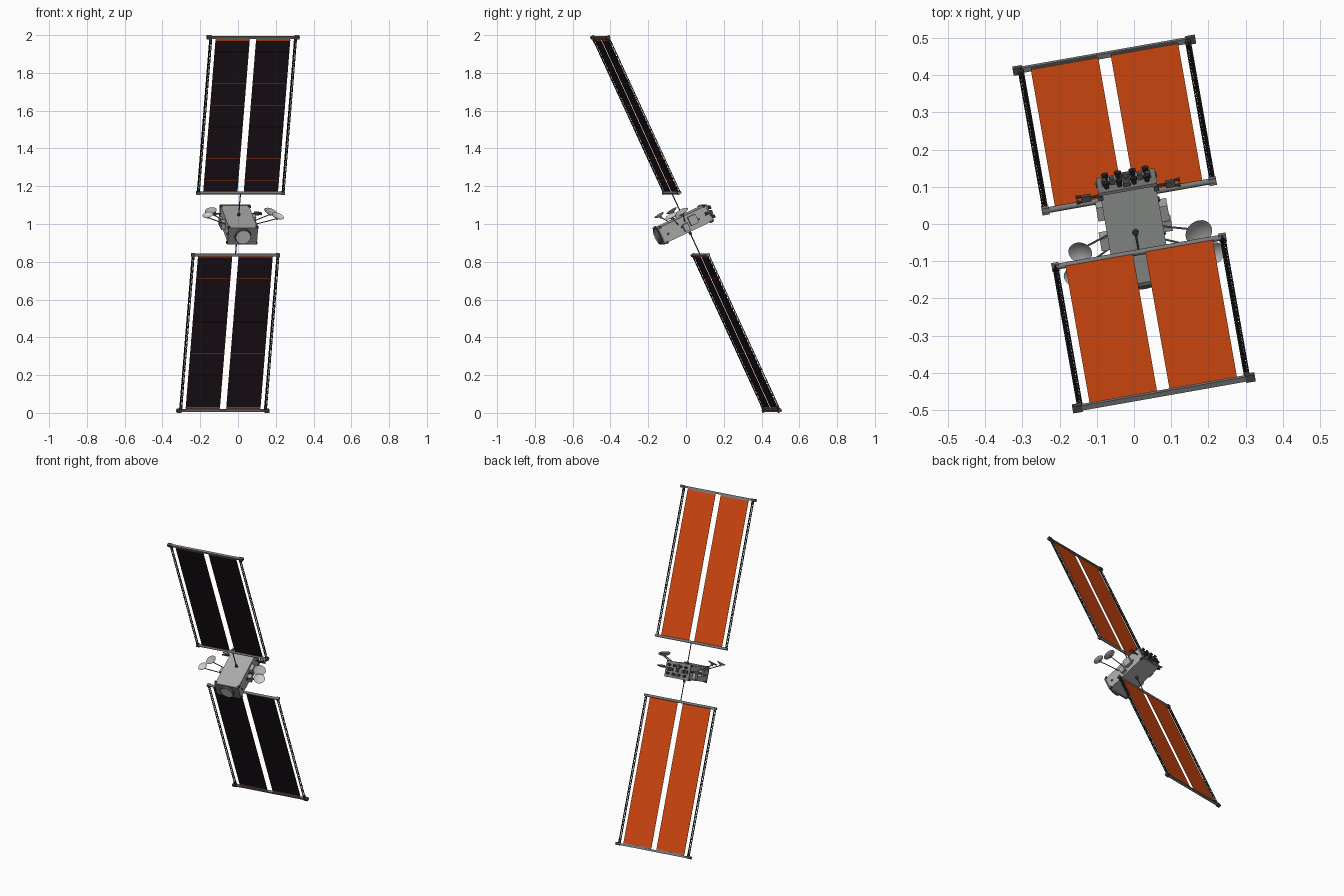
import bpy, bmesh, math
from mathutils import Matrix, Vector

if "Cube" in bpy.data.objects:
    bpy.data.objects.remove(bpy.data.objects["Cube"])

# Local frame: X across wings, Y along the body (rear +), Z along the wings; then tilted into place
POSE = (Matrix.Translation((0, 0, 1)) @ Matrix.Rotation(math.radians(10), 4, 'Z')
        @ Matrix.Rotation(math.radians(25), 4, 'X'))


def material(name, r, g, b):
    m = bpy.data.materials.new(name)
    m.diffuse_color = (r, g, b, 1)
    m.use_nodes = True
    m.node_tree.nodes["Principled BSDF"].inputs["Base Color"].default_value = m.diffuse_color
    return m


ORANGE = material("orange_blanket", .62, .062, .005)
CELL = material("dark_cells", .014, .008, .013)
GREY = material("body_grey", .40, .41, .40)
MID = material("mid_grey", .20, .20, .20)
DARK = material("dark_grey", .07, .07, .07)
BLACK = material("black", .02, .02, .02)
LIGHT = material("light_grey", .60, .61, .60)


def box(bm, c, s):
    m = Matrix.Translation(c) @ Matrix.Diagonal((*s, 1))
    return bmesh.ops.create_cube(bm, size=1, matrix=m)['verts']


def rod(bm, a, b, r, r2=None, n=8):
    a, b = Vector(a), Vector(b)
    d = b - a
    m = Matrix.Translation((a + b) / 2) @ d.to_track_quat('Z', 'Y').to_matrix().to_4x4()
    bmesh.ops.create_cone(bm, cap_ends=True, segments=n, radius1=r,
                          radius2=r if r2 is None else r2, depth=d.length, matrix=m)


def dish(bm, c, normal, r, depth, n=24, rings=5):
    # shallow double-sided bowl
    m = Matrix.Translation(c) @ Vector(normal).to_track_quat('Z', 'Y').to_matrix().to_4x4()
    for thick in (0, .002):
        prev = None
        for i in range(1, rings + 1):
            t = i / rings
            ring = [bm.verts.new(m @ Vector((r * t * math.cos(2 * math.pi * k / n),
                                             r * t * math.sin(2 * math.pi * k / n),
                                             depth * t * t - thick * (1 - t ** 4)))) for k in range(n)]
            if prev is None:
                f = [bm.faces.new(ring)]
            else:
                f = [bm.faces.new((prev[k], ring[k], ring[(k + 1) % n], prev[(k + 1) % n])[::-1])
                     for k in range(n)]
                f = [q for q in f]
                for q in f:
                    q.normal_flip()
            for q in f:
                q.normal_update()
                up = q.normal.dot(m.to_3x3() @ Vector((0, 0, 1))) > 0
                if up != (thick == 0):
                    q.normal_flip()
            prev = ring


def part(name, mat, build, smooth=False):
    bm = bmesh.new()
    build(bm)
    bm.transform(POSE)
    me = bpy.data.meshes.new(name)
    bm.to_mesh(me)
    bm.free()
    me.materials.append(mat)
    ob = bpy.data.objects.new(name, me)
    bpy.context.collection.objects.link(ob)
    if smooth:
        bpy.context.view_layer.objects.active = ob
        ob.select_set(True)
        bpy.ops.object.shade_smooth_by_angle(angle=math.radians(35))
        ob.select_set(False)


# ---- solar wings ----
Z0, Z1 = .182, 1.09
B0, B1 = .186, 1.078
ROWS = 14


def mast(bm, x, s):
    # triangular lattice mast
    prof = [Vector((.007 * math.cos(a), .007 * math.sin(a), 0))
            for a in (math.pi / 2, math.pi * 7 / 6, math.pi * 11 / 6)]
    n = 36
    for i in range(3):
        a, b = prof[i], prof[(i + 1) % 3]
        o = Vector((x, 0, 0))
        rod(bm, o + a + Vector((0, 0, s * Z0)), o + a + Vector((0, 0, s * Z1)), .002, n=5)
        for k in range(n):
            za, zb = (Z0 + (Z1 - Z0) * (k + j) / n for j in (0, 1))
            rod(bm, o + a + Vector((0, 0, s * za)), o + b + Vector((0, 0, s * zb)), .0013, n=4)
            rod(bm, o + a + Vector((0, 0, s * za)), o + b + Vector((0, 0, s * za)), .0013, n=4)


for side, s in (("upper", 1), ("lower", -1)):
    def blankets(bm):
        for q in (-1, 1):
            box(bm, (q * .109, 0, s * (B0 + B1) / 2), (.184, .002, B1 - B0))

    def cells(bm):
        h = (B1 - B0 - .016) / ROWS
        for q in (-1, 1):
            for k in range(ROWS):
                box(bm, (q * .109, -.0016, s * (B0 + .008 + (k + .5) * h)), (.181, .0012, h - .0012))

    def inner_bar(bm):
        rod(bm, (-.235, 0, s * Z0), (.235, 0, s * Z0), .008, n=12)
        for q in (-1, 1):
            box(bm, (q * .228, 0, s * Z0), (.02, .02, .014))

    def outer_bar(bm):
        box(bm, (0, 0, s * Z1), (.484, .014, .012))
        for q in (-1, 1):
            box(bm, (q * .109, 0, s * (Z1 - .006)), (.18, .008, .012))

    def tips(bm):
        for q in (-1, 1):
            box(bm, (q * .236, 0, s * Z1), (.026, .02, .016))
            rod(bm, (q * .228, 0, s * (Z1 - .03)), (q * .228, 0, s * Z1), .008)

    part(side + "_blankets", ORANGE, blankets)
    part(side + "_solar_cells", CELL, cells)
    part(side + "_inner_bar", MID, inner_bar, True)
    part(side + "_outer_bar", MID, outer_bar)
    part(side + "_bar_tips", DARK, tips)
    part(side + "_masts", BLACK, lambda bm: [mast(bm, q * .228, s) for q in (-1, 1)])
    part(side + "_yoke", DARK, lambda bm: (rod(bm, (0, 0, s * .04), (0, 0, s * Z0), .003),
                                           rod(bm, (0, 0, s * .045), (0, 0, s * .062), .008)))

# ---- body ----
part("body", GREY, lambda bm: box(bm, (0, -.015, .004), (.152, .28, .09)))


def end_frames(bm):
    box(bm, (0, -.157, .004), (.158, .008, .096))
    box(bm, (0, .128, .004), (.16, .008, .098))


part("end_frames", MID, end_frames)


def adapter(bm):
    rod(bm, (0, -.16, .004), (0, -.174, .004), .044, .041, 32)


part("adapter_ring", DARK, adapter, True)
part("adapter_disc", LIGHT, lambda bm: rod(bm, (0, -.172, .004), (0, -.176, .004), .038, n=32), True)


# equipment boxes on the body sides
def boxes(bm):
    box(bm, (.086, .03, .01), (.022, .045, .05))
    box(bm, (.088, -.02, -.01), (.024, .03, .04))
    box(bm, (-.086, -.03, .01), (.024, .036, .045))
    box(bm, (-.084, .05, -.01), (.018, .04, .04))


part("side_boxes", GREY, boxes)


# small fittings on the large sides and corners
def fittings(bm):
    for q in (-1, 1):
        for y in (-.12, -.04, .06):
            rod(bm, (q * .074, y, .0), (q * .08, y, .0), .007)
        for z in (-.04, .048):
            for y in (-.145, .115):
                box(bm, (q * .076, y, z), (.014, .012, .012))


part("side_fittings", DARK, fittings)


# ---- rear deck: feed horns and instruments ----
def horns(bm):
    for x in (-.055, -.02, .02, .055):
        for z in (-.022, .03):
            rod(bm, (x, .13, z), (x, .15, z), .005, .010, 12)


part("rear_horns", BLACK, horns, True)


def deck(bm):
    for x in (-.06, -.038, 0, .038, .06):
        box(bm, (x, .138, .004), (.014, .018, .02))
    box(bm, (0, .136, .028), (.02, .012, .024))
    box(bm, (0, .136, -.024), (.024, .012, .016))


part("rear_instruments", DARK, deck)


# ---- thruster arms at the rear corners ----
def arms(bm):
    for q in (-1, 1):
        rod(bm, (q * .075, .105, .01), (q * .128, .105, .012), .004)
        box(bm, (q * .115, .105, .012), (.026, .016, .016))
        for dy in (-.008, .008):
            rod(bm, (q * .128, .105 + dy, .012), (q * .142, .105 + dy, .012), .003, .006, 10)


part("thruster_arms", DARK, arms)

# ---- dish antennas, two each side ----
DISHES = [(q, c, r) for q in (-1, 1) for c, r in (((.165, -.02, .072), .038), ((.192, -.085, .078), .034))]
for i, (q, c, r) in enumerate(DISHES):
    if q < 0:
        r *= .85
        c = (c[0] - .012, c[1] + .005, c[2] + .004)
    c = Vector((q * c[0], c[1], c[2]))
    nrm = Vector((q * .25, -.1, .95)).normalized()
    part(f"dish_{i}", LIGHT if i % 2 else GREY, lambda bm: dish(bm, c, nrm, r, .010), True)

    def supports(bm):
        rod(bm, c - nrm * .010, c - nrm * .001, .008, .006)
        rod(bm, (q * .074, c.y * .6, .02), c - nrm * .008, .0028)

    part(f"dish_arm_{i}", MID, supports)
